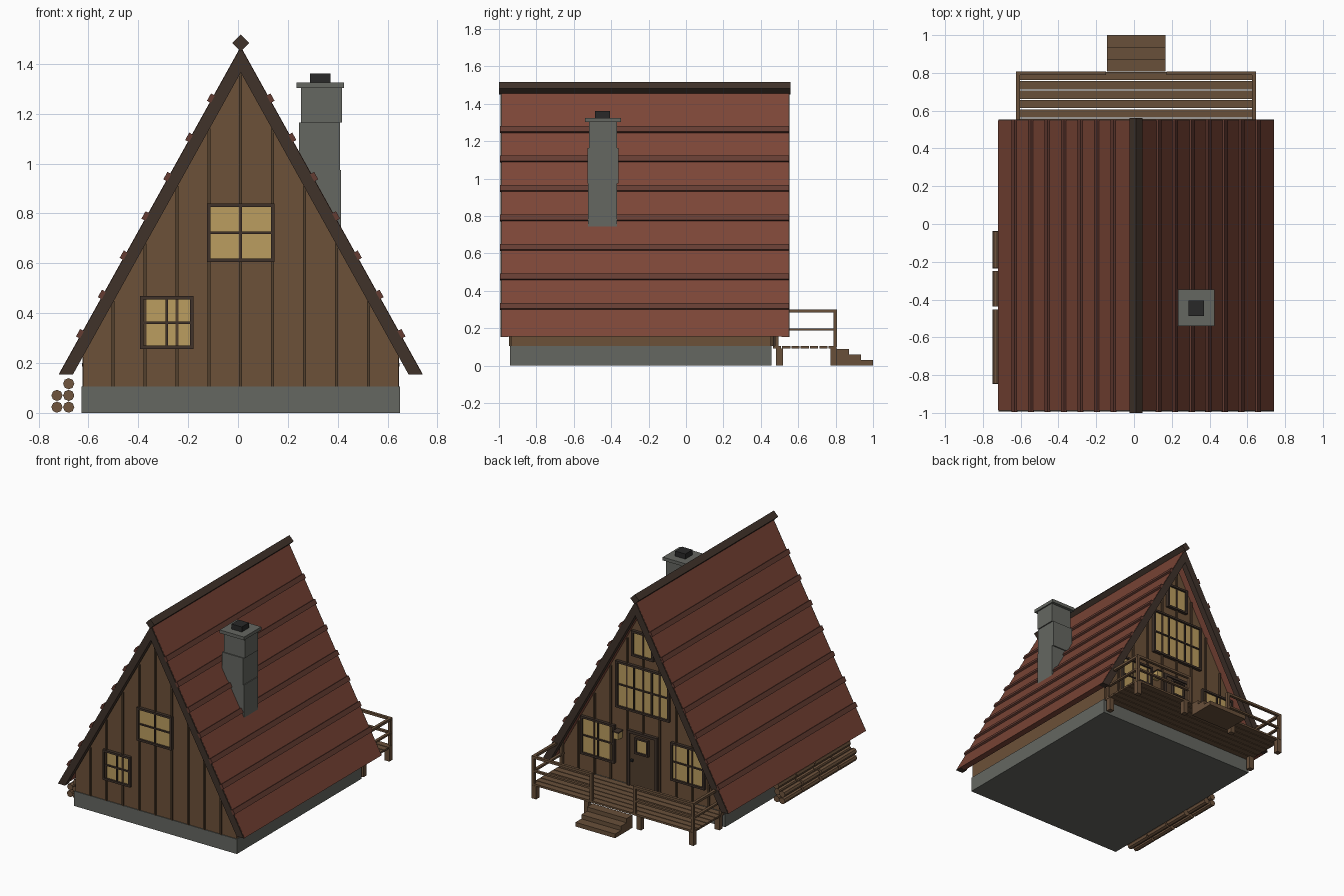
import bpy, bmesh, math, random
from mathutils import Vector

if "Cube" in bpy.data.objects:
    bpy.data.objects.remove(bpy.data.objects["Cube"])

random.seed(4)
CX, S = 0.011, 1.8            # house centre line, roof slope


def mat(name, r, g, b):
    m = bpy.data.materials.new(name)
    m.diffuse_color = (r, g, b, 1)
    m.use_nodes = True
    m.node_tree.nodes["Principled BSDF"].inputs["Base Color"].default_value = m.diffuse_color
    return m


WALL = mat("wall_wood", .15, .082, .04)
BATTEN = mat("batten_wood", .085, .05, .027)
DARK = mat("dark_trim", .05, .032, .023)
ROOF = mat("red_roof", .2, .06, .038)
STRIP = mat("roof_strip", .13, .045, .032)
STONE = mat("stone", .13, .135, .12)
BLACK = mat("soot", .022, .022, .022)
DECK = mat("deck_wood", .14, .08, .042)
GLASS = mat("warm_glass", .5, .34, .115)
LOG = mat("log_wood", .16, .09, .048)


def finish(name, bm, m):
    bmesh.ops.recalc_face_normals(bm, faces=bm.faces)
    me = bpy.data.meshes.new(name)
    bm.to_mesh(me)
    bm.free()
    ob = bpy.data.objects.new(name, me)
    bpy.context.collection.objects.link(ob)
    me.materials.append(m)
    return ob


def box(name, x0, x1, y0, y1, z0, z1, m):
    bm = bmesh.new()
    bmesh.ops.create_cube(bm, size=1)
    for v in bm.verts:
        v.co = Vector(((x0 + x1) / 2 + v.co.x * (x1 - x0),
                       (y0 + y1) / 2 + v.co.y * (y1 - y0),
                       (z0 + z1) / 2 + v.co.z * (z1 - z0)))
    return finish(name, bm, m)


def prism(name, pts, y0, y1, m):
    """Extrude an (x, z) outline, given relative to the centre line, along y."""
    bm = bmesh.new()
    f = bm.faces.new([bm.verts.new((CX + x, y0, z)) for x, z in pts])
    r = bmesh.ops.extrude_face_region(bm, geom=[f])
    for v in r["geom"]:
        if isinstance(v, bmesh.types.BMVert):
            v.co.y = y1
    return finish(name, bm, m)


# Foundation and gabled body
YF, YB = -.935, .455
box("foundation", CX - .638, CX + .638, -.94, .458, 0, .105, STONE)
prism("wall_body", [(-.632, .105), (.632, .105), (.632, .24), (0, 1.385), (-.632, .24)], YF, YB, WALL)

# Vertical wall battens on both gables
for k in range(-4, 5):
    x = CX + .128 * k
    top = 1.37 - S * abs(.128 * k)
    box("front_batten", x - .006, x + .006, YF - .011, YF + .01, .105, top, BATTEN)
    box("back_batten", x - .006, x + .006, YB - .01, YB + .012, .105, top, BATTEN)

# Roof slabs, barge boards and strips, mirrored per side
ca, sa = math.cos(math.atan(S)), math.sin(math.atan(S))
for s in (-1, 1):
    prism("roof_slab", [(s * .73, .155), (0, 1.469), (0, 1.385), (s * .683, .155)], -.985, .547, ROOF)
    barge = [(s * .729, .154), (0, 1.466), (0, 1.365), (s * .673, .154)]
    prism("front_barge_board", barge, -.992, -.95, DARK)
    prism("back_barge_board", barge, .51, .553, DARK)
    for i in range(7):
        px, pz = .641 - .0875 * i, .155 + S * (.73 - .641 + .0875 * i)
        h, t = .017, .013
        prism("roof_strip", [(s * (px + a * ca + b * sa), pz - a * sa + b * ca)
                             for a, b in ((-h, -.005), (h, -.005), (h, t), (-h, t))],
              -.994, .552, STRIP)
prism("ridge_cap", [(-.034, 1.483), (0, 1.449), (.034, 1.483), (0, 1.517)], -1, .56, DARK)


# Windows: glass, four frame bars, glazing bars (d is the outward y direction)
def window(name, cx, cz, w, h, cols, rows, y, d, f=.014):
    def slab(part, x0, x1, z0, z1, depth, m):
        ya, yb = sorted((y - d * .004, y + d * depth))
        box(name + part, x0, x1, ya, yb, z0, z1, m)
    x0, x1, z0, z1 = cx - w / 2, cx + w / 2, cz - h / 2, cz + h / 2
    slab("_glass", x0 + f, x1 - f, z0 + f, z1 - f, .008, GLASS)
    slab("_frame_left", x0, x0 + f, z0, z1, .022, DARK)
    slab("_frame_right", x1 - f, x1, z0, z1, .022, DARK)
    slab("_frame_bottom", x0, x1, z0, z0 + f, .022, DARK)
    slab("_frame_top", x0, x1, z1 - f, z1, .022, DARK)
    for i in range(1, cols):
        x = x0 + w * i / cols
        slab("_upright_bar", x - .005, x + .005, z0, z1, .017, DARK)
    for i in range(1, rows):
        z = z0 + h * i / rows
        slab("_cross_bar", x0, x1, z - .005, z + .005, .016, DARK)


window("front_upper_window", CX, .722, .272, .235, 2, 2, YF, -1)
window("front_lower_window", -.286, .362, .215, .213, 2, 2, YF, -1)
window("back_main_window", CX, .797, .42, .33, 3, 2, YB, 1)
window("back_attic_window", CX, 1.118, .172, .18, 1, 1, YB, 1)
for s in (-1, 1):
    window("back_side_window", CX + s * .353, .362, .265, .27, 2, 2, YB, 1)

# Door with small window, knob and wall lantern
box("door", CX - .1, CX + .1, YB, .469, .105, .48, BATTEN)
for s in (-1, 1):
    x = CX + s * .108
    box("door_jamb", x - .01, x + .01, YB, .477, .105, .495, DARK)
box("door_head", CX - .118, CX + .118, YB, .477, .477, .495, DARK)
window("door_window", CX, .405, .105, .115, 1, 1, .467, 1, .012)
box("door_knob", .084, .1, .469, .484, .28, .296, BLACK)
box("lantern", .178, .216, YB, .505, .42, .467, GLASS)
box("lantern_cap", .174, .22, YB, .51, .467, .475, DARK)

# Deck planks, legs and solid steps
for i in range(7):
    y = .464 + .0497 * i
    box("deck_plank", CX - .636, CX + .636, y, y + .0437, .092, .106, DECK)
for x in (-.617, -.206, .206, .617):
    for y in ((.5, .79) if abs(x) > .5 else (.79,)):
        box("deck_leg", CX + x - .018, CX + x + .018, y - .018, y + .018, 0, .093, DECK)
for i in range(3):
    y = .807 + .0643 * i
    box("step", CX - .155, CX + .155, y, y + .0643, 0, .09 - .03 * i, DECK)

# Railings either side of the step opening
for s in (-1, 1):
    for x, y in ((.625, .485), (.625, .798), (.17, .798)):
        px = CX + s * x
        box("rail_post", px - .01, px + .01, y - .01, y + .01, .1, .29, DECK)
    for z, t in ((.283, .017), (.187, .013)):
        xa, xb = sorted((CX + s * .16, CX + s * .636))
        box("back_rail", xa, xb, .788, .808, z, z + t, DECK)
        xa, xb = sorted((CX + s * .615, CX + s * .635))
        box("side_rail", xa, xb, .467, .79, z, z + t, DECK)

# Chimney of slightly offset blocks, cap and flue
box("chimney_lower", .252, .414, -.523, -.37, .71, .975, STONE)
box("chimney_middle", .244, .409, -.526, -.362, .975, 1.165, STONE)
box("chimney_upper", .253, .417, -.519, -.369, 1.165, 1.302, STONE)
box("chimney_cap", .234, .426, -.54, -.348, 1.302, 1.325, STONE)
box("chimney_flue", .289, .37, -.486, -.406, 1.325, 1.361, BLACK)

# Stacked firewood along the left wall
for x, z in ((-.726, .023), (-.679, .023), (-.726, .07), (-.679, .07), (-.679, .117)):
    for i in range(4):
        bm = bmesh.new()
        bmesh.ops.create_cone(bm, cap_ends=True, segments=8, radius1=.0225, radius2=.0225,
                              depth=.19 + random.uniform(-.01, .01))
        y = -.75 + .203 * i + random.uniform(-.006, .006)
        for v in bm.verts:
            v.co = Vector((x + v.co.x, y + v.co.z, z + v.co.y))
        finish("firewood_log", bm, LOG)
